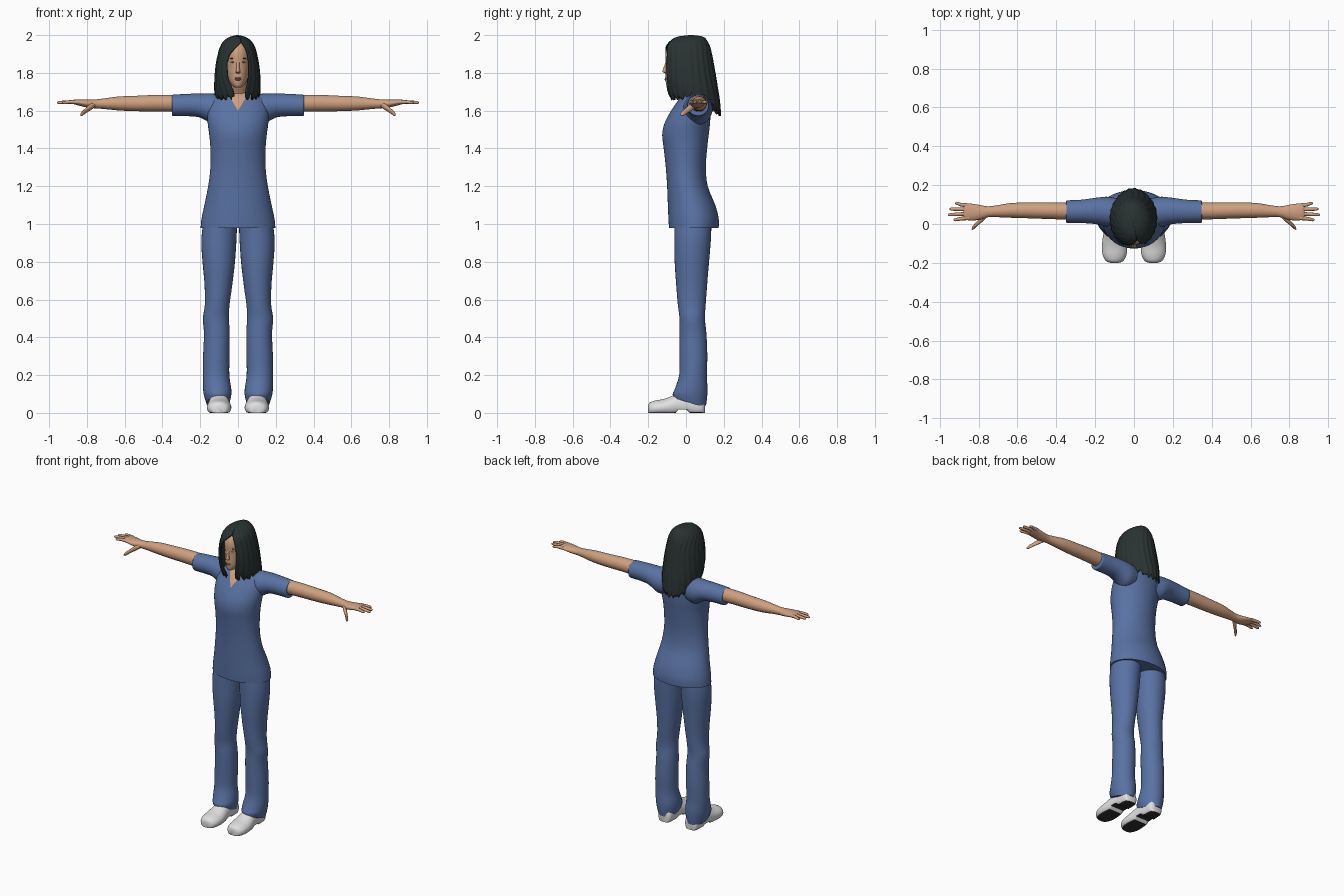
import bpy, bmesh, math, random
from mathutils import Vector

random.seed(4)
if "Cube" in bpy.data.objects:
    bpy.data.objects.remove(bpy.data.objects["Cube"], do_unlink=True)


def material(name, rgb, rough=0.7):
    m = bpy.data.materials.new(name)
    m.use_nodes = True
    m.diffuse_color = (*rgb, 1)
    node = m.node_tree.nodes["Principled BSDF"]
    node.inputs["Base Color"].default_value = (*rgb, 1)
    node.inputs["Roughness"].default_value = rough
    return m


BLUE = material("scrub_blue", (0.1, 0.17, 0.37))
SKIN = material("skin", (0.62, 0.35, 0.21))
HAIR = material("dark_hair", (0.022, 0.032, 0.032))
WHITE = material("shoe_white", (0.75, 0.75, 0.75))
SOLE = material("sole_black", (0.03, 0.03, 0.03))
LIPS = material("lip_red", (0.42, 0.17, 0.13))
EYE = material("eye_grey", (0.5, 0.47, 0.44))
parts = []


def finish(name, bm, *mats):
    bmesh.ops.recalc_face_normals(bm, faces=bm.faces[:])
    mesh = bpy.data.meshes.new(name)
    bm.to_mesh(mesh)
    bm.free()
    for m in mats:
        mesh.materials.append(m)
    ob = bpy.data.objects.new(name, mesh)
    bpy.context.collection.objects.link(ob)
    parts.append(ob)
    return ob


def smooth_rows(rows, steps=3):
    """Run a Catmull-Rom curve through rows of numbers."""
    out = []
    for i in range(len(rows) - 1):
        a, b, c, d = (rows[max(0, min(len(rows) - 1, i + k))] for k in (-1, 0, 1, 2))
        for s in range(steps):
            t = s / steps
            out.append([q + t / 2 * (r - p + t * (2*p - 5*q + 4*r - e + t * (3*(q - r) + e - p)))
                        for p, q, r, e in zip(a, b, c, d)])
    return out + [list(rows[-1])]


def loft(rows, axis="z", segs=32, floor=None):
    """Skin elliptical rings (x, y, z, half extent a, half extent b)."""
    bm = bmesh.new()
    rings = []
    for x, y, z, a, b in smooth_rows(rows):
        ring = []
        for i in range(segs):
            t = math.tau * i / segs
            u, v = a * math.cos(t), b * math.sin(t)
            p = {"x": (x, y + u, z + v), "y": (x + u, y, z + v), "z": (x + u, y + v, z)}[axis]
            if floor:
                p = (p[0], p[1], max(p[2], floor(y)))
            ring.append(bm.verts.new(p))
        rings.append(ring)
    for r, q in zip(rings, rings[1:]):
        for i in range(segs):
            j = (i + 1) % segs
            bm.faces.new((r[i], r[j], q[j], q[i]))
    bm.faces.new(rings[0])
    bm.faces.new(rings[-1])
    return bm


def upright(rows):
    """Turn (z, half width, front y, back y) into loft rows."""
    return [(0, (f + b) / 2, z, w, (b - f) / 2) for z, w, f, b in rows]


def pair(name, build, *mats):
    """Build the part on the left, and its mirror on the right."""
    for side, s in (("left", 1), ("right", -1)):
        bm = build()
        for v in bm.verts:
            v.co.x *= s
        finish(f"{side}_{name}", bm, *mats)


# Tunic, with a V neck cut into the chest
bm = loft(upright([
    (0.98, .198, -.09, .173), (1.03, .193, -.093, .173), (1.1, .178, -.096, .155),
    (1.2, .158, -.1, .115), (1.3, .146, -.107, .105), (1.4, .146, -.118, .112),
    (1.47, .152, -.126, .12), (1.53, .16, -.115, .127), (1.59, .163, -.085, .13),
    (1.64, .155, -.052, .13), (1.675, .13, -.025, .12), (1.695, .08, 0, .1)]), segs=48)
V_BASE, V_SLOPE = 1.6, 0.6
for s in (1, -1):
    faces = [f for f in bm.faces if f.calc_center_median().z > 1.56 and f.calc_center_median().y < .03]
    geom = set(faces) | {e for f in faces for e in f.edges} | {v for f in faces for v in f.verts}
    bmesh.ops.bisect_plane(bm, geom=list(geom), plane_co=(0, 0, V_BASE), plane_no=(s, 0, -V_SLOPE))
for f in bm.faces:
    c = f.calc_center_median()
    if c.y < .03 and abs(c.x) < V_SLOPE * (c.z - V_BASE):
        f.material_index = 1
finish("tunic", bm, BLUE, SKIN)

# Sleeves and arms
pair("sleeve", lambda: loft([
    (.08, .06, 1.61, .07, .075), (.13, .062, 1.608, .078, .082), (.17, .066, 1.619, .072, .071),
    (.21, .067, 1.628, .066, .062), (.27, .065, 1.63, .06, .059), (.335, .064, 1.628, .058, .057),
    (.348, .064, 1.628, .056, .055), (.35, .064, 1.628, .049, .048)], "x"), BLUE)
pair("arm", lambda: loft([
    (.3, .066, 1.638, .045, .045), (.42, .068, 1.64, .043, .044), (.53, .07, 1.638, .041, .041),
    (.63, .07, 1.638, .038, .037), (.7, .066, 1.637, .031, .029), (.75, .063, 1.636, .028, .024),
    (.79, .06, 1.637, .037, .022), (.83, .061, 1.642, .043, .018), (.865, .063, 1.646, .042, .013),
    (.877, .064, 1.646, .036, .008)], "x"), SKIN)

# Fingers: root y, tip x, tip y
for label, y0, x1, y1 in (("index", .031, .93, .022), ("middle", .053, .957, .048),
                          ("ring", .075, .95, .077), ("little", .095, .922, .106)):
    pair(label + "_finger", lambda: loft([
        (.85, y0, 1.645, .011, .011), (.89, y0 * .6 + y1 * .4, 1.646, .0095, .0095),
        (x1 - .012, y1, 1.643, .008, .008), (x1, y1, 1.642, .003, .003)], "x", 12), SKIN)
pair("thumb", lambda: loft([
    (.755, .05, 1.633, .014, .014), (.782, .026, 1.618, .016, .017), (.808, .002, 1.599, .013, .014),
    (.827, -.018, 1.583, .011, .012), (.835, -.025, 1.578, .003, .004)], "x", 12), SKIN)


# Trouser legs, the cuff lower at the back
def trouser_leg():
    rows = [(.04, .045, .168, -.068, .106), (.085, .036, .18, -.07, .112),
            (.13, .036, .185, -.058, .114), (.2, .046, .186, -.036, .11), (.3, .045, .185, -.034, .113),
            (.42, .044, .18, -.034, .108), (.5, .048, .186, -.034, .1), (.57, .045, .176, -.043, .104),
            (.68, .03, .177, -.052, .112), (.8, .016, .188, -.06, .122),
            (.92, .008, .194, -.062, .132), (1.03, .004, .18, -.062, .135)]
    bm = loft([((l + r) / 2, (f + b) / 2, z, (r - l) / 2, (b - f) / 2) for z, l, r, f, b in rows])
    for v in bm.verts:
        if v.co.z < .12:
            v.co.z += (.12 - v.co.z) * max(0, .06 - v.co.y) * 4
    return bm


pair("trouser_leg", trouser_leg, BLUE)


# Shoes with a raised arch and a dark underside
def arch(y):
    return .018 if -.045 < y < .02 else 0.0


def shoe():
    rows = [(-.2, .022, .042), (-.19, .045, .056), (-.16, .061, .066), (-.12, .065, .073),
            (-.08, .062, .087), (-.04, .056, .105), (.02, .052, .11), (.07, .049, .1),
            (.092, .042, .09), (.1, .025, .075)]
    bm = loft([(.1, y, h * .38, w, h * .62) for y, w, h in rows], "y", 32, arch)
    bm.normal_update()
    bmesh.ops.recalc_face_normals(bm, faces=bm.faces[:])
    for f in bm.faces:
        f.material_index = int(f.normal.z < -.8)
    return bm


pair("shoe", shoe, WHITE, SOLE)

# Neck and head
finish("neck", loft([(0, .05, 1.62, .055, .05), (0, .045, 1.68, .05, .048),
                     (0, .02, 1.73, .048, .05), (0, .01, 1.79, .048, .05)]), SKIN)
finish("head", loft(upright([
    (1.722, .014, -.092, -.05), (1.73, .027, -.102, -.01), (1.75, .043, -.107, .03),
    (1.785, .057, -.108, .07), (1.84, .066, -.106, .1), (1.9, .069, -.108, .11),
    (1.945, .06, -.09, .1), (1.97, .035, -.05, .07)])), SKIN)


def face_y(x):
    return -.106 * math.sqrt(1 - (x / .066) ** 2)


def pebble(name, pos, size, mat):
    bm = bmesh.new()
    bmesh.ops.create_uvsphere(bm, u_segments=16, v_segments=10, radius=1)
    for v in bm.verts:
        v.co = Vector(a * b + c for a, b, c in zip(v.co, size, pos))
    finish(name, bm, mat)


# Nose, mouth, eyes and brows
finish("nose", loft([(0, -.102, 1.797, .006, .006), (0, -.11, 1.803, .014, .012),
                     (0, -.112, 1.81, .011, .013), (0, -.107, 1.835, .008, .009),
                     (0, -.103, 1.862, .007, .004)], segs=16), SKIN)
pebble("upper_lip", (0, -.106, 1.772), (.02, .006, .004), LIPS)
pebble("lower_lip", (0, -.106, 1.765), (.016, .007, .005), LIPS)
for side, s in (("left", 1), ("right", -1)):
    x = .027 * s
    pebble(side + "_eye", (x, face_y(x), 1.856), (.012, .004, .005), EYE)
    pebble(side + "_iris", (x, face_y(x) - .003, 1.856), (.004, .003, .004), HAIR)
    pebble(side + "_brow", (x * 1.05, face_y(x), 1.876), (.016, .004, .002), HAIR)


def lookup(table, z):
    """Read a table sorted by falling z."""
    for a, b in zip(table, table[1:]):
        if z >= b[0]:
            t = min(1, max(0, (a[0] - z) / (a[0] - b[0])))
            return [p + (q - p) * t for p, q in zip(a, b)][1:]
    return table[-1][1:]


# Long parted hair: a sheet wrapped round the back with a face opening
SHAPE = smooth_rows([(2.0, .004, .02, .04), (1.992, .038, -.045, .09), (1.97, .072, -.083, .112),
                     (1.93, .095, -.112, .13), (1.85, .113, -.123, .146), (1.77, .121, -.118, .16),
                     (1.7, .121, -.1, .172), (1.64, .112, -.078, .18), (1.54, .1, -.06, .187)])
OPENING = [(2.0, 0, 0), (1.99, .012, .012), (1.965, .02, .022), (1.93, -.018, .042), (1.9, -.045, .052),
           (1.85, -.06, .06), (1.77, -.054, .058), (1.7, -.022, .042), (1.62, -.008, .036)]
COLS, ROWS = 120, 30
bm = bmesh.new()
grid = []
for c in range(COLS + 1):
    u = c / COLS
    back = max(0, -math.cos(math.tau * u))
    tip = 1.655 - .085 * back + abs(c % 6 - 3) / 3 * random.uniform(.012, .045)
    column = []
    for r in range(ROWS + 1):
        z = 2 - (2 - tip) * (r / ROWS) ** 1.5
        w, front, rear = lookup(SHAPE, z)
        left, right = (math.asin(max(-1, min(1, e / w))) for e in lookup(OPENING, z))
        phi = right + (math.tau + left - right) * u
        k = 1 + .014 * math.sin(c * math.tau / 6) * min(1, r / 12)
        mid, depth = (front + rear) / 2, (rear - front) / 2
        column.append(bm.verts.new((-.003 + w * k * math.sin(phi), mid - depth * k * math.cos(phi), z)))
    grid.append(column)
for a, b in zip(grid, grid[1:]):
    for r in range(ROWS):
        bm.faces.new((a[r], b[r], b[r + 1], a[r + 1]))
bmesh.ops.contextual_create(bm, geom=[col[0] for col in grid])
hair = finish("hair", bm, HAIR)
thick = hair.modifiers.new("thickness", "SOLIDIFY")
thick.thickness = .008

# Smooth shading with sharp hems
for ob in bpy.context.selected_objects:
    ob.select_set(False)
for ob in parts:
    ob.select_set(True)
bpy.context.view_layer.objects.active = parts[0]
bpy.ops.object.shade_smooth_by_angle(angle=math.radians(45))
